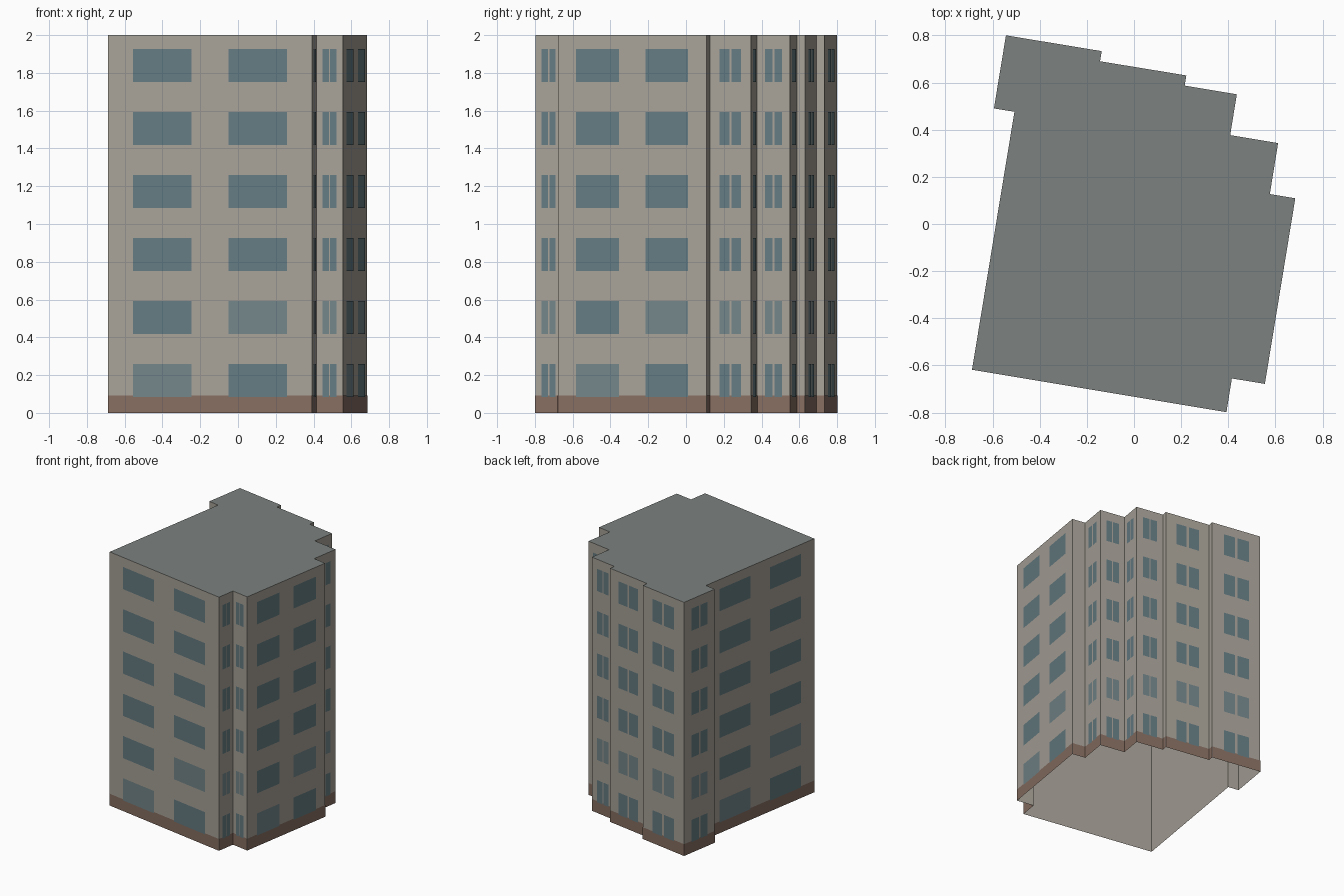
import bpy
from mathutils import Vector

if "Cube" in bpy.data.objects:
    bpy.data.objects.remove(bpy.data.objects["Cube"])

H = 2.0        # building height
FLOORS = 6
PLINTH = 0.093
# Footprint, clockwise from the back left corner
PLAN = [Vector(p) for p in [
    (-0.543, 0.80), (-0.137, 0.733), (-0.144, 0.69), (0.222, 0.63),
    (0.215, 0.587), (0.436, 0.55), (0.408, 0.377), (0.611, 0.343),
    (0.576, 0.127), (0.684, 0.109), (0.555, -0.678), (0.415, -0.655),
    (0.392, -0.798), (-0.687, -0.618), (-0.507, 0.476), (-0.594, 0.49)]]


def material(name, rgb):
    m = bpy.data.materials.new(name)
    m.diffuse_color = (*rgb, 1)
    m.use_nodes = True
    m.node_tree.nodes["Principled BSDF"].inputs["Base Color"].default_value = m.diffuse_color
    return m


def make(name, quads, mat):
    """Build one object from a list of faces given as corner lists."""
    verts, faces, index = [], [], {}
    for q in quads:
        face = []
        for v in q:
            key = tuple(round(c, 5) for c in v)
            if key not in index:
                index[key] = len(verts)
                verts.append(key)
            face.append(index[key])
        faces.append(face)
    me = bpy.data.meshes.new(name)
    me.from_pydata(verts, [], faces)
    me.materials.append(mat)
    ob = bpy.data.objects.new(name, me)
    bpy.context.collection.objects.link(ob)
    return ob


def panel(a, b, f0, f1, z0, z1, off=0.0):
    """Outward facing rectangle on wall a-b between fractions f0 and f1."""
    d = (b - a).normalized()
    n = Vector((-d.y, d.x)) * off
    p, q = a.lerp(b, f0) + n, a.lerp(b, f1) + n
    return [(q.x, q.y, z0), (p.x, p.y, z0), (p.x, p.y, z1), (q.x, q.y, z1)]


walls_mat = material("wall_beige", (0.39, 0.36, 0.315))
plinth_mat = material("plinth_brown", (0.24, 0.155, 0.12))
glass_mat = material("glass_dark", (0.13, 0.2, 0.225))
light_mat = material("glass_light", (0.17, 0.235, 0.25))
roof_mat = material("roof_grey", (0.2, 0.225, 0.215))

edges = list(zip(PLAN, PLAN[1:] + PLAN[:1]))

# Wall shell, open underneath
make("walls", [panel(a, b, 0, 1, 0, H) for a, b in edges], walls_mat)

# Flat roof
make("roof", [[(p.x, p.y, H) for p in reversed(PLAN)]], roof_mat)

# Base band around the foot of the walls
make("plinth", [panel(a, b, 0, 1, 0, PLINTH, 0.0015) for a, b in edges], plinth_mat)

# Windows: wide ones on the long walls, paired panes on the short ones
WIDE = [(0.123, 0.41), (0.59, 0.877)]
PAIR = [(0.24, 0.475), (0.525, 0.76)]
dark, light = [], []
for a, b in edges:
    length = (b - a).length
    if length < 0.13:
        continue
    wide = length > 0.6
    for row in range(FLOORS):
        z = 0.085 + row * H / FLOORS
        for col, (f0, f1) in enumerate(WIDE if wide else PAIR):
            lit = (row, col) in ((0, 1), (1, 0)) if wide else row == 1
            (light if lit else dark).append(panel(a, b, f0, f1, z, z + 0.175, 0.003))
make("windows_dark", dark, glass_mat)
make("windows_light", light, light_mat)
